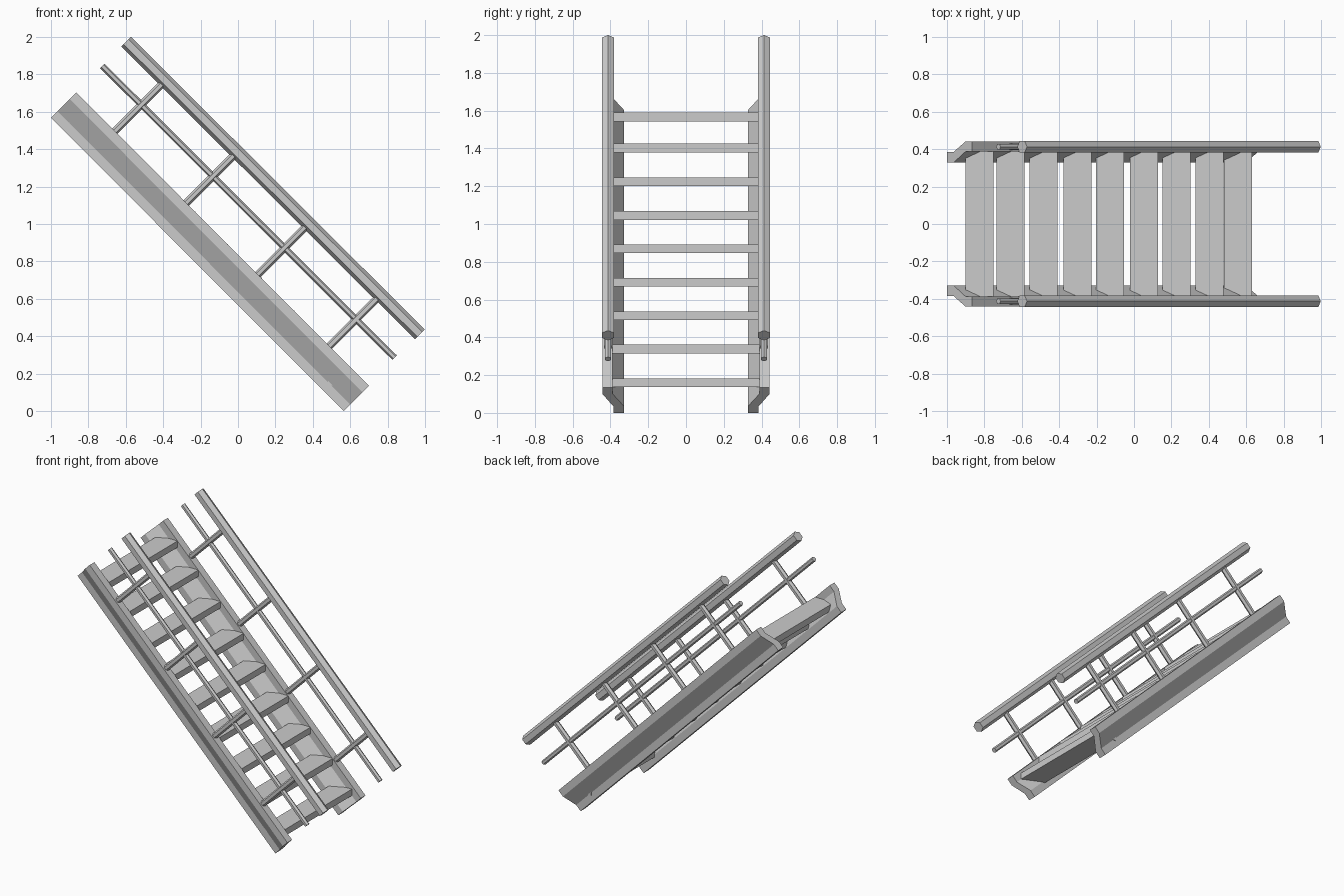
import bpy, bmesh, math
from mathutils import Vector

if "Cube" in bpy.data.objects:
    bpy.data.objects.remove(bpy.data.objects["Cube"])

RAIL_Y = 0.413


def make_object(name, bm, mirror=True):
    bmesh.ops.recalc_face_normals(bm, faces=bm.faces[:])
    mesh = bpy.data.meshes.new(name)
    bm.to_mesh(mesh)
    bm.free()
    obj = bpy.data.objects.new(name, mesh)
    bpy.context.collection.objects.link(obj)
    if mirror:
        mod = obj.modifiers.new("other_side", 'MIRROR')
        mod.use_axis = (False, True, False)
    return obj


def prism(name, start_ring, end_ring):
    """Closed solid between two matching rings of points."""
    bm = bmesh.new()
    a = [bm.verts.new(p) for p in start_ring]
    b = [bm.verts.new(p) for p in end_ring]
    n = len(a)
    for i in range(n):
        j = (i + 1) % n
        bm.faces.new((a[i], a[j], b[j], b[i]))
    bm.faces.new(a)
    bm.faces.new(b[::-1])
    return make_object(name, bm)


def tube(name, p0, p1, radius, sides=6):
    """Bar between two (x, z) points, with corners facing up and down."""
    p0, p1 = (Vector((p[0], RAIL_Y, p[1])) for p in (p0, p1))
    side = Vector((0, 1, 0))
    up = (p1 - p0).normalized().cross(side)
    ring = [radius * (math.cos(t) * up + math.sin(t) * side)
            for t in (2 * math.pi * i / sides for i in range(sides))]
    return prism(name, [p0 + r for r in ring], [p1 + r for r in ring])


# Sloping side beams with a stepped Z profile: (y, offset across the slope)
profile = [(0.385, 0), (0.385, 0.035), (0.442, 0.10), (0.442, 0.135),
           (0.388, 0.135), (0.388, 0.10), (0.328, 0.035), (0.328, 0)]
prism("side_beam",
      [(-1 + u, y, 1.568 + u) for y, u in profile],
      [(0.565 + u, y, 0.0 + u) for y, u in profile])

# Treads
tread_x = [-0.825, -0.66, -0.485, -0.302, -0.128, 0.053, 0.228, 0.403, 0.555]
tread_z = [1.566, 1.402, 1.223, 1.045, 0.869, 0.692, 0.515, 0.338, 0.159]
for i, (x, z) in enumerate(zip(tread_x, tread_z)):
    bm = bmesh.new()
    bmesh.ops.create_cube(bm, size=1)
    bmesh.ops.scale(bm, vec=(0.15, 0.776, 0.046), verts=bm.verts)
    bmesh.ops.translate(bm, vec=(x, 0, z), verts=bm.verts)
    make_object(f"tread_{i + 1}", bm, mirror=False)

# Handrails and thinner middle rails
tube("handrail", (-0.598, 1.974), (0.972, 0.41), 0.037)
tube("middle_rail", (-0.725, 1.845), (0.838, 0.285), 0.017)

# Rail posts, square to the slope
for i in range(4):
    x, z = -0.672 + 0.3835 * i, 1.482 - 0.3815 * i
    tube(f"rail_post_{i + 1}", (x, z), (x + 0.27, z + 0.27), 0.02)
